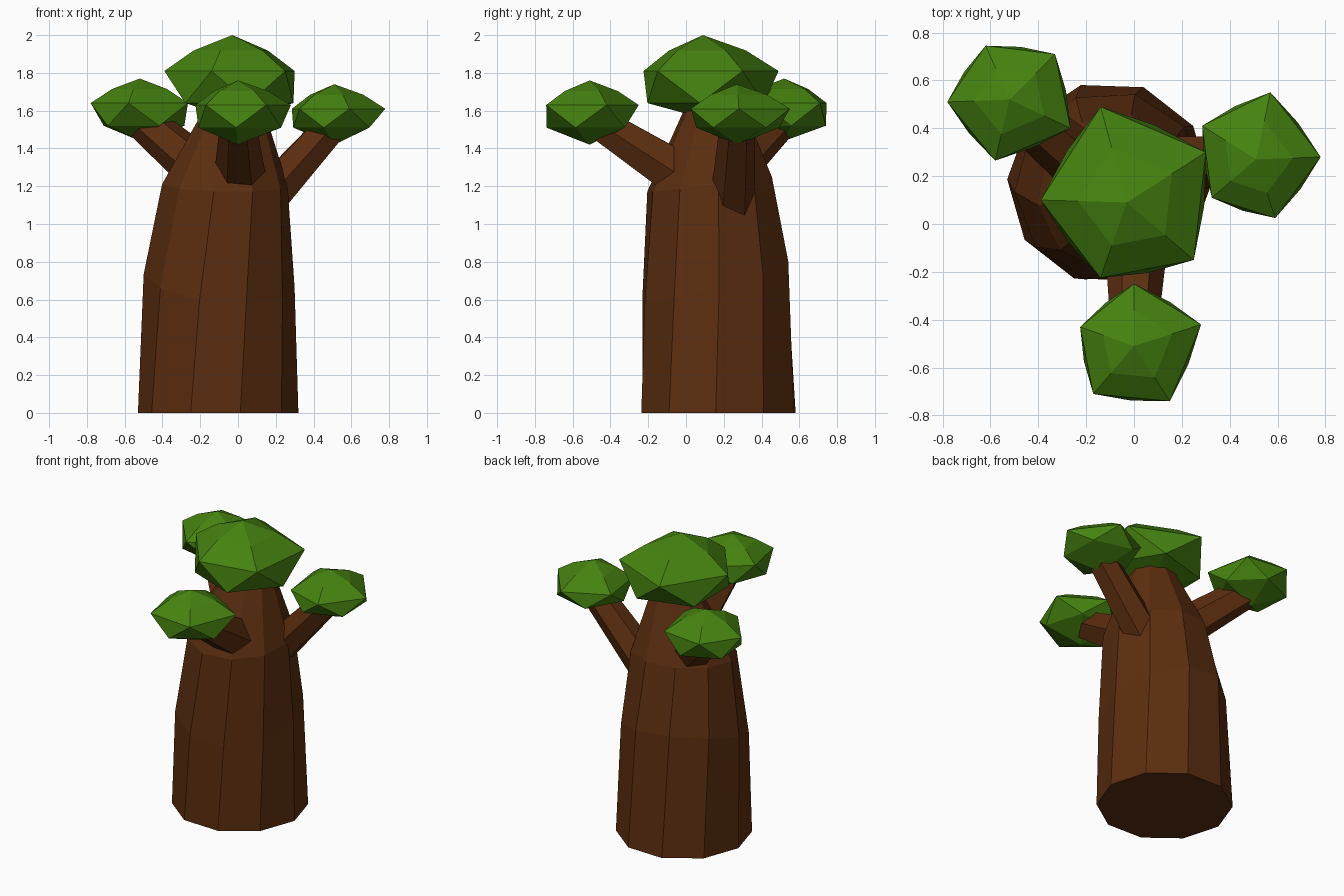
import bpy, bmesh, math
from mathutils import Vector

cube = bpy.data.objects.get("Cube")
if cube:
    bpy.data.objects.remove(cube)


def material(name, color):
    m = bpy.data.materials.new(name)
    m.use_nodes = True
    m.diffuse_color = color
    m.node_tree.nodes["Principled BSDF"].inputs["Base Color"].default_value = color
    return m


bark = material("bark_brown", (0.105, 0.027, 0.005, 1))
leaf = material("leaf_green", (0.061, 0.225, 0.005, 1))


def finish(name, bm, mat):
    bmesh.ops.recalc_face_normals(bm, faces=bm.faces)
    mesh = bpy.data.meshes.new(name)
    bm.to_mesh(mesh)
    bm.free()
    mesh.materials.append(mat)
    obj = bpy.data.objects.new(name, mesh)
    bpy.context.collection.objects.link(obj)


def bridge(bm, a, b):
    n = len(a)
    for i in range(n):
        j = (i + 1) % n
        bm.faces.new((a[i], a[j], b[j], b[i]))


def fan(bm, ring, tip):
    for i in range(len(ring)):
        bm.faces.new((ring[i], ring[(i + 1) % len(ring)], tip))


# Trunk: ten-sided rings with a slight lean, tilt and twist
def trunk():
    bm = bmesh.new()
    rings = []
    # centre x, y, z, radius, twist in degrees, tilt along x, tilt along y
    for x, y, z, r, twist, tx, ty in (
            (-0.105, 0.172, 0.0, 0.425, -2, 0, 0),
            (-0.1, 0.155, 0.7, 0.4, 3, -0.1, 0.29),
            (-0.07, 0.125, 1.21, 0.335, 8, -0.02, 0.12),
            (-0.02, 0.15, 1.62, 0.155, 10, 0, 0)):
        ring = []
        for i in range(10):
            a = math.radians(36 * i + twist)
            dx, dy = r * math.cos(a), r * math.sin(a)
            ring.append(bm.verts.new((x + dx, y + dy, z + tx * dx + ty * dy)))
        rings.append(ring)
    for a, b in zip(rings, rings[1:]):
        bridge(bm, a, b)
    bm.faces.new(rings[0])
    bm.faces.new(rings[-1])
    finish("trunk", bm, bark)


# Branch: tapered six-sided limb between two points
def branch(name, start, end, r0, r1):
    bm = bmesh.new()
    p, q = Vector(start), Vector(end)
    axis = (q - p).normalized()
    side = axis.cross(Vector((0, 0, 1))).normalized()
    up = side.cross(axis)
    rings = []
    for c, r in ((p, r0), (q, r1)):
        rings.append([bm.verts.new(c + r * (side * math.cos(a) + up * math.sin(a)))
                      for a in (math.tau * i / 6 for i in range(6))])
    bridge(bm, *rings)
    for ring in rings:
        bm.faces.new(ring)
    finish(name, bm, bark)


# Foliage: faceted clump on a five-sided outline
def foliage(name, apex, rim_z, low_z, base_z, outline):
    bm = bmesh.new()
    top = Vector(apex)
    centre = Vector(apex[:2])
    pts = [Vector(p) for p in outline]
    mid_z = rim_z + 0.57 * (top.z - rim_z)
    inner = [bm.verts.new((*centre.lerp(p, 0.57), mid_z)) for p in pts]
    rim = [bm.verts.new((*p, rim_z)) for p in pts]
    low = [bm.verts.new((*centre.lerp((p + pts[(i + 1) % 5]) / 2, 1.06), low_z))
           for i, p in enumerate(pts)]
    fan(bm, inner, bm.verts.new(top))
    bridge(bm, inner, rim)
    for i in range(5):
        j = (i + 1) % 5
        bm.faces.new((rim[i], rim[j], low[i]))
        bm.faces.new((rim[j], low[j], low[i]))
    fan(bm, low, bm.verts.new((*centre, base_z)))
    finish(name, bm, leaf)


trunk()
branch("front_branch", (0.01, -0.05, 1.27), (0, -0.47, 1.54), 0.135, 0.095)
branch("right_branch", (-0.18, 0.22, 1.27), (-0.5, 0.49, 1.54), 0.13, 0.1)
branch("left_branch", (0.13, 0.245, 1.11), (0.48, 0.27, 1.5), 0.12, 0.095)

foliage("top_foliage", (-0.03, 0.09, 2.0), 1.81, 1.64, 1.56,
        ((-0.14, 0.49), (0.3, 0.3), (0.25, -0.15), (-0.14, -0.225), (-0.39, 0.1)))
foliage("front_foliage", (0, -0.51, 1.76), 1.63, 1.51, 1.42,
        ((0, -0.25), (0.28, -0.42), (0.15, -0.74), (-0.17, -0.71), (-0.225, -0.43)))
foliage("right_foliage", (-0.52, 0.52, 1.77), 1.64, 1.52, 1.44,
        ((-0.62, 0.745), (-0.33, 0.71), (-0.265, 0.4), (-0.58, 0.265), (-0.78, 0.51)))
foliage("left_foliage", (0.51, 0.27, 1.74), 1.61, 1.51, 1.42,
        ((0.57, 0.55), (0.78, 0.28), (0.59, 0.025), (0.325, 0.11), (0.285, 0.41)))
